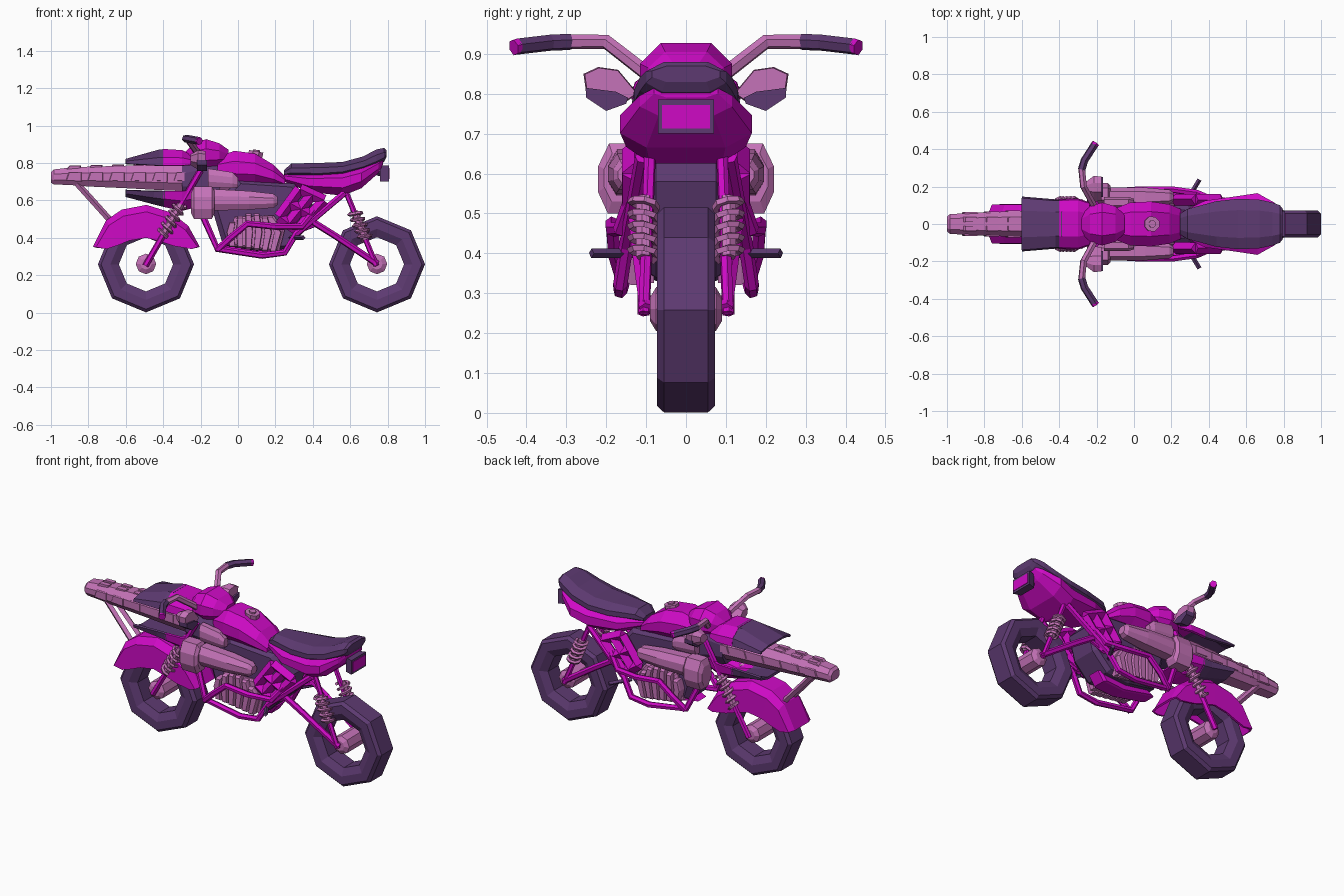
import bpy, bmesh, math
from mathutils import Vector


def material(name, rgb):
    m = bpy.data.materials.new(name)
    m.diffuse_color = (*rgb, 1)
    return m


MAG = material("magenta", (0.62, 0.003, 0.56))
PINK = material("pink", (0.56, 0.17, 0.48))
DARK = material("dark_purple", (0.11, 0.042, 0.165))


def loft(name, rings, mat, mirror=False, closed=True, loop=False, solid=0):
    """Skin a list of equal-length point rings."""
    bm = bmesh.new()
    vs = [[bm.verts.new(p) for p in r] for r in rings]
    n = len(rings[0])
    pairs = list(zip(vs, vs[1:])) + ([(vs[-1], vs[0])] if loop else [])
    for a, b in pairs:
        for i in range(n if closed else n - 1):
            j = (i + 1) % n
            bm.faces.new((a[i], a[j], b[j], b[i]))
    if closed and not loop:
        bm.faces.new(vs[0])
        bm.faces.new(vs[-1])
    bmesh.ops.recalc_face_normals(bm, faces=bm.faces)
    me = bpy.data.meshes.new(name)
    bm.to_mesh(me)
    bm.free()
    ob = bpy.data.objects.new(name, me)
    bpy.context.collection.objects.link(ob)
    me.materials.append(mat)
    if solid:
        s = ob.modifiers.new("thickness", 'SOLIDIFY')
        s.thickness = solid
        s.offset = 0
    if mirror:
        m = ob.modifiers.new("mirror", 'MIRROR')
        m.use_axis = (False, True, False)
    return ob


def body(name, secs, mat, y=0, mirror=False):
    """Eight-sided body along x from (x, z_low, z_high, half_width) sections."""
    rings = []
    for x, lo, hi, w in secs:
        h = hi - lo
        half = [(0.55 * w, hi), (w, lo + 0.68 * h), (w, lo + 0.3 * h), (0.6 * w, lo)]
        rings.append([(x, y + a, z) for a, z in half] + [(x, y - a, z) for a, z in reversed(half)])
    return loft(name, rings, mat, mirror)


def plate(name, pts, y0, y1, mat, mirror=False, bevel=0.9):
    """Side profile (x, z) extruded along y with chamfered outer face."""
    cx = sum(p[0] for p in pts) / len(pts)
    cz = sum(p[1] for p in pts) / len(pts)
    rings = []
    for y, s in ((y0, 1), (y0 + (y1 - y0) * 0.75, 1), (y1, bevel)):
        rings.append([(cx + (x - cx) * s, y, cz + (z - cz) * s) for x, z in pts])
    return loft(name, rings, mat, mirror)


def tube(name, path, r, mat, mirror=True, n=6):
    pts = [Vector(p) for p in path]
    rings, side = [], None
    for i, p in enumerate(pts):
        t = (pts[min(i + 1, len(pts) - 1)] - pts[max(i - 1, 0)]).normalized()
        side = t.orthogonal() if side is None else side - t * side.dot(t)
        side.normalize()
        up = t.cross(side)
        rings.append([p + r * (math.cos(a) * side + math.sin(a) * up)
                      for a in (2 * math.pi * (k + 0.5) / n for k in range(n))])
    return loft(name, rings, mat, mirror)


def revolve(name, prof, cx, cz, mat, loop=True):
    """Eight-sided ring or drum about the y axis from (radius, y) points."""
    rings = [[(cx + r * math.cos(a), y, cz + r * math.sin(a)) for r, y in prof]
             for a in (k * math.pi / 4 for k in range(8))]
    if loop:
        return loft(name, rings, mat, loop=True)
    return loft(name, [list(c) for c in zip(*rings)], mat)


def spring(name, a, b, mat, turns=5, r=0.033):
    a, b = Vector(a), Vector(b)
    d = (b - a).normalized()
    u = d.orthogonal().normalized()
    v = d.cross(u)
    n = turns * 8
    path = [a.lerp(b, i / n) + r * (math.cos(i * math.pi / 4) * u + math.sin(i * math.pi / 4) * v)
            for i in range(n + 1)]
    tube(name, path, 0.01, mat, n=4)
    tube(name + "_damper", [a, b], 0.02, mat)


# wheels: tyre and hub
for tag, wx in (("front", -0.492), ("rear", 0.743)):
    revolve(tag + "_tyre", [(0.145, -0.05), (0.19, -0.073), (0.24, -0.073), (0.257, -0.055),
                            (0.257, 0.055), (0.24, 0.073), (0.19, 0.073), (0.145, 0.05)], wx, 0.258, DARK)
    revolve(tag + "_hub", [(0.03, -0.09), (0.055, -0.075), (0.055, 0.075), (0.03, 0.09)], wx, 0.26, PINK, False)

# front fork and rear shocks with coil springs
tube("front_fork", [(-0.495, 0.105, 0.25), (-0.2, 0.105, 0.76)], 0.017, MAG)
spring("front_spring", (-0.40, 0.108, 0.415), (-0.305, 0.108, 0.58), PINK)
tube("rear_shock", [(0.575, 0.09, 0.65), (0.74, 0.105, 0.25)], 0.015, MAG)
spring("rear_spring", (0.622, 0.106, 0.54), (0.685, 0.106, 0.39), PINK)

# front fender shell
outer = [(-0.77, 0.35), (-0.70, 0.49), (-0.62, 0.545), (-0.49, 0.57), (-0.36, 0.53), (-0.27, 0.46), (-0.21, 0.35)]
inner = [(-0.70, 0.34), (-0.64, 0.36), (-0.58, 0.385), (-0.49, 0.40), (-0.40, 0.375), (-0.34, 0.355), (-0.25, 0.34)]
rings = []
for (ox, oz), (ix, iz) in zip(outer, inner):
    mx, mz = ox + (ix - ox) * 0.2, oz + (iz - oz) * 0.2
    rings.append([(ix, -0.1, iz), (mx, -0.1, mz), (ox, -0.065, oz), (ox, 0.065, oz), (mx, 0.1, mz), (ix, 0.1, iz)])
loft("front_fender", rings, MAG, closed=False, solid=0.012)
tube("fender_strut", [(-0.86, 0.03, 0.69), (-0.68, 0.04, 0.49)], 0.017, PINK, n=4)

# central long barrel: tapered shroud with shallow steps and ribs
body("barrel_shroud", [(-1.0, 0.695, 0.75, 0.04), (-0.985, 0.685, 0.765, 0.052), (-0.90, 0.682, 0.775, 0.058),
                       (-0.80, 0.674, 0.78, 0.062), (-0.60, 0.665, 0.785, 0.07), (-0.42, 0.655, 0.79, 0.076),
                       (-0.2, 0.645, 0.79, 0.08), (0.0, 0.64, 0.77, 0.075)], PINK)
for i in range(6):
    x = -0.92 + i * 0.115
    plate(f"shroud_rib_{i}", [(x, 0.765), (x + 0.02, 0.785 + i * 0.003), (x + 0.08, 0.785 + i * 0.003), (x + 0.08, 0.765)],
          0.01, 0.038, PINK, True)
    plate(f"shroud_panel_{i}", [(x, 0.705), (x + 0.085, 0.70), (x + 0.085, 0.75), (x + 0.015, 0.75)],
          0.045, 0.064 + i * 0.0038, PINK, True)


# upper and lower cowls around the barrel
def cowl(name, secs, mat):
    rings = [[(x, -w, ze), (x, -0.95 * w, ze + 0.5 * (zt - ze)), (x, -0.5 * w, zt), (x, 0.5 * w, zt),
              (x, 0.95 * w, ze + 0.5 * (zt - ze)), (x, w, ze)] for x, ze, zt, w in secs]
    loft(name, rings, mat, closed=False, solid=0.014)


cowl("upper_cowl_front", [(-0.6, 0.795, 0.815, 0.14), (-0.42, 0.785, 0.865, 0.125), (-0.385, 0.785, 0.868, 0.125)], DARK)
cowl("upper_cowl_back", [(-0.40, 0.785, 0.868, 0.127), (-0.30, 0.785, 0.862, 0.13), (-0.24, 0.79, 0.83, 0.11)], MAG)
cowl("lower_cowl_front", [(-0.6, 0.655, 0.625, 0.14), (-0.45, 0.65, 0.585, 0.125), (-0.39, 0.65, 0.57, 0.125)], DARK)
cowl("lower_cowl_back", [(-0.40, 0.65, 0.572, 0.125), (-0.30, 0.65, 0.55, 0.12), (-0.22, 0.66, 0.57, 0.1)], MAG)

# steering head, instrument dome and fuel tank
body("steering_head", [(-0.30, 0.62, 0.80, 0.08), (-0.2, 0.6, 0.84, 0.1), (-0.1, 0.58, 0.8, 0.1)], DARK)
body("instrument_dome", [(-0.28, 0.80, 0.86, 0.05), (-0.235, 0.775, 0.905, 0.095), (-0.17, 0.765, 0.927, 0.115),
                         (-0.10, 0.78, 0.905, 0.095), (-0.05, 0.80, 0.87, 0.05)], MAG)
body("fuel_tank", [(-0.11, 0.71, 0.83, 0.08), (-0.02, 0.69, 0.865, 0.115), (0.09, 0.69, 0.85, 0.12),
                   (0.19, 0.68, 0.79, 0.105), (0.25, 0.67, 0.73, 0.08)], MAG)
tube("fuel_cap", [(0.092, 0, 0.835), (0.097, 0, 0.862)], 0.042, PINK, False, 8)
tube("fuel_cap_knob", [(0.097, 0, 0.855), (0.099, 0, 0.87)], 0.02, PINK, False, 8)

# handlebar, grips and grip ends
tube("handlebar", [(-0.19, 0.06, 0.82), (-0.22, 0.11, 0.86), (-0.27, 0.2, 0.93), (-0.28, 0.30, 0.93)], 0.019, PINK)
tube("grip", [(-0.28, 0.29, 0.93), (-0.265, 0.34, 0.928), (-0.21, 0.425, 0.918)], 0.021, DARK)
tube("grip_end", [(-0.213, 0.42, 0.919), (-0.205, 0.432, 0.916)], 0.021, MAG)

# mirrors
mir = [(0.12, 0.80), (0.17, 0.86), (0.22, 0.867), (0.257, 0.85), (0.25, 0.80), (0.20, 0.765), (0.15, 0.78)]
loft("mirror_shell", [[(x, 0.19 + (a - 0.19) * s, 0.82 + (z - 0.82) * s) for a, z in mir]
                      for x, s in ((-0.255, 0.55), (-0.215, 1), (-0.175, 0.95))], PINK, True)
glass = [(0.145, 0.79), (0.175, 0.805), (0.252, 0.815), (0.25, 0.79), (0.20, 0.757), (0.15, 0.775)]
loft("mirror_glass", [[(x, a, z) for a, z in glass] for x in (-0.22, -0.165)], DARK, True)

# side pods
body("side_pod_front", [(-0.25, 0.53, 0.64, 0.045), (-0.235, 0.50, 0.675, 0.06), (-0.14, 0.50, 0.675, 0.06),
                        (-0.125, 0.53, 0.65, 0.045)], PINK, 0.16, True)
body("side_pod_rear", [(-0.13, 0.545, 0.66, 0.05), (0.06, 0.55, 0.65, 0.05), (0.19, 0.56, 0.635, 0.038),
                       (0.21, 0.575, 0.62, 0.025)], PINK, 0.145, True)
body("pod_intake", [(-0.16, 0.67, 0.77, 0.03), (-0.03, 0.665, 0.75, 0.03), (0.0, 0.67, 0.72, 0.02)], PINK, 0.115, True)

# engine core, fins and belly
plate("engine_core", [(-0.14, 0.56), (-0.08, 0.36), (0.1, 0.33), (0.26, 0.34), (0.36, 0.44), (0.40, 0.58),
                      (0.30, 0.69), (0.0, 0.71)], 0, 0.10, DARK, True)
plate("engine_case", [(-0.06, 0.36), (0.22, 0.325), (0.25, 0.44), (0.19, 0.52), (-0.02, 0.51)], 0.08, 0.12, PINK, True)
for i in range(6):
    x = -0.065 + i * 0.051
    h = (0.485, 0.515, 0.53, 0.53, 0.515, 0.48)[i]
    lean = 0.02 - i * 0.008
    b = 0.35 - i * 0.006
    plate(f"engine_fin_{i}", [(x + lean, b), (x + lean + 0.03, b), (x + 0.042, 0.43),
                              (x + lean + 0.03, h), (x + lean, h), (x + 0.004, 0.43)], 0.10, 0.15, PINK, True)
plate("belly_pan", [(-0.11, 0.34), (0.11, 0.295), (0.25, 0.305), (0.29, 0.36), (0.2, 0.35), (-0.06, 0.365)],
      0, 0.05, MAG, True)

# tubular frame and swing arm
tube("frame_lower", [(-0.19, 0.12, 0.52), (-0.11, 0.155, 0.34), (0.13, 0.165, 0.305), (0.25, 0.165, 0.32),
                     (0.31, 0.15, 0.42), (0.57, 0.11, 0.64)], 0.018, MAG)
tube("frame_middle", [(-0.11, 0.16, 0.335), (-0.04, 0.18, 0.40), (0.05, 0.185, 0.475), (0.2, 0.185, 0.46),
                      (0.34, 0.165, 0.46), (0.42, 0.13, 0.56)], 0.018, MAG)
tube("swing_arm", [(0.36, 0.13, 0.51), (0.52, 0.12, 0.41), (0.745, 0.1, 0.26)], 0.018, MAG)
tube("swing_arm_brace", [(0.31, 0.12, 0.43), (0.42, 0.12, 0.47), (0.60, 0.115, 0.36)], 0.012, MAG)

# lattice side panels
A, B, C, D = (Vector((x, 0.13, z)) for x, z in ((0.22, 0.51), (0.33, 0.66), (0.46, 0.60), (0.32, 0.44)))
for i, (p, q) in enumerate([(A, B), (B, C), (C, D), (D, A), ((A + B) / 2, (C + D) / 2), ((B + C) / 2, (A + D) / 2)]):
    tube(f"lattice_bar_{i}", [p, q], 0.03, MAG, n=4)

# foot pegs
tube("foot_peg", [(0.28, 0.12, 0.40), (0.31, 0.17, 0.40), (0.35, 0.237, 0.40)], 0.012, DARK, n=4)

# tail, seat and rear lamp
body("tail", [(0.245, 0.70, 0.745, 0.06), (0.38, 0.645, 0.75, 0.125), (0.56, 0.625, 0.765, 0.15),
              (0.66, 0.665, 0.785, 0.165), (0.75, 0.745, 0.82, 0.115), (0.775, 0.79, 0.825, 0.08)], MAG)
body("seat", [(0.245, 0.73, 0.76, 0.055), (0.285, 0.725, 0.797, 0.08), (0.44, 0.72, 0.80, 0.122), (0.56, 0.73, 0.805, 0.135),
              (0.67, 0.755, 0.835, 0.13), (0.74, 0.78, 0.872, 0.115), (0.78, 0.805, 0.88, 0.10),
              (0.793, 0.83, 0.87, 0.085)], DARK)
loft("rear_lamp_housing", [[(x, -w, 0.70), (x, w, 0.70), (x, w, 0.785), (x, -w, 0.785)]
                           for x, w in ((0.76, 0.055), (0.808, 0.07))], DARK)
loft("rear_lamp_lens", [[(x, -0.06, 0.713), (x, 0.06, 0.713), (x, 0.06, 0.772), (x, -0.06, 0.772)]
                        for x in (0.79, 0.811)], MAG)
tube("rear_lamp_bracket", [(0.70, 0.03, 0.76), (0.77, 0.03, 0.74)], 0.014, DARK, n=4)
